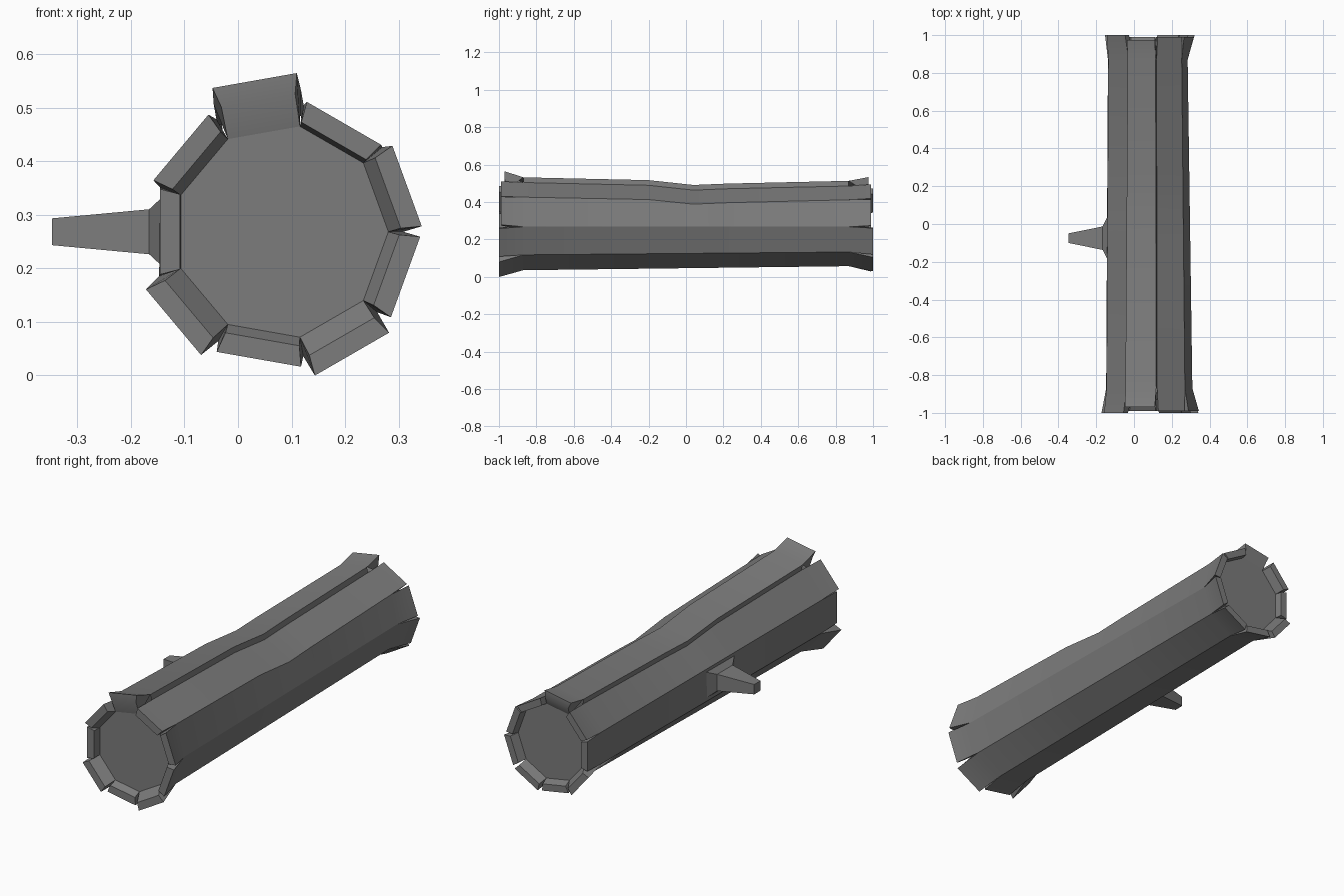
import bpy, bmesh
from math import sin, cos, radians
from mathutils import Vector

if "Cube" in bpy.data.objects:
    bpy.data.objects.remove(bpy.data.objects["Cube"])

CX, CZ, CORE = 0.081, 0.268, 0.2
STATIONS = [-0.87, -0.2, 0.04, 0.22, 0.87]
CUT = 0.955   # where the cut wood sits along y

# corner radii every 40 degrees: front, back
CORNERS = [(.228, .203), (.246, .224), (.240, .221), (.243, .219), (.241, .231),
           (.243, .233), (.236, .214), (.236, .214), (.234, .210)]
# how much the upper corners sag at mid length
SAG = {1: .030, 2: .031, 3: .028}
# bark tip distance from the axis (front, back) and tip positions along y
TIPS = [(.250, .223, .99, .99), (.234, .218, .99, .99), (.287, .256, .97, .975),
        (.245, .230, 1.0, 1.0), (.227, .220, 1.0, .99), (.263, .243, 1.0, 1.0),
        (.242, .230, .99, .99), (.264, .232, 1.0, 1.0), (.247, .228, 1.0, 1.0)]

bark = bpy.data.materials.new("dark_wood")
bark.diffuse_color = (0.2, 0.2, 0.2, 1)
bark.use_nodes = True
bark.node_tree.nodes["Principled BSDF"].inputs["Base Color"].default_value = bark.diffuse_color


def polar(deg, r, y, side=0.0):
    """Point at angle and radius around the log axis, shifted sideways."""
    a = radians(deg)
    return Vector((CX + r * cos(a) - side * sin(a), y, CZ + r * sin(a) + side * cos(a)))


def corner(k, i, deg_lift=0, lift=0.0):
    k %= 9
    f, b = CORNERS[k]
    y = STATIONS[i]
    r = f + (b - f) * (y + .87) / 1.74
    a = radians(deg_lift)
    p = polar(40 * k, r, y) + Vector((cos(a), 0, sin(a))) * lift
    p.z -= SAG.get(k, 0) * (0, .25, 1, .7, 0)[i]
    return p


def finish(name, bm):
    bmesh.ops.remove_doubles(bm, verts=bm.verts, dist=1e-5)
    bmesh.ops.recalc_face_normals(bm, faces=bm.faces)
    me = bpy.data.meshes.new(name)
    bm.to_mesh(me)
    bm.free()
    me.materials.append(bark)
    me.shade_smooth()
    me.set_sharp_from_angle(angle=radians(30))
    ob = bpy.data.objects.new(name, me)
    bpy.context.collection.objects.link(ob)
    return ob


def face(bm, pts):
    return bm.faces.new([bm.verts.new(p) for p in pts])


# bark strips: long outer faces with curled thick ends
for k in range(9):
    bm = bmesh.new()
    mid = 20 + 40 * k
    lift = 0.028 if k == 2 else 0.0
    for i in range(4):
        a, b = corner(k, i, mid, lift), corner(k + 1, i, mid, lift)
        c, d = corner(k + 1, i + 1, mid, lift), corner(k, i + 1, mid, lift)
        face(bm, [a, b, c, d])
        if lift:  # side walls of the raised strip
            face(bm, [a, d, corner(k, i + 1), corner(k, i)])
            face(bm, [b, corner(k + 1, i), corner(k + 1, i + 1), c])
    df, db, yf, yb = TIPS[k]
    for i, dist, y in ((0, df, -yf), (4, db, yb)):
        cut = CUT if i else -CUT
        r = CORE - (.008 if i else 0)
        root = [corner(k, i, mid, lift), corner(k + 1, i, mid, lift),
                polar(40 * k + 40, r, cut), polar(40 * k, r, cut)]
        hw, th = (.075, .034) if i else (.08, .038)
        tip = [polar(mid, dist, y, -hw), polar(mid, dist, y, hw),
               polar(mid, dist - th, y, hw - .01), polar(mid, dist - th, y, .01 - hw)]
        for j in range(4):
            if j == 2:
                face(bm, [root[2], root[3], tip[3], tip[2]])
            else:
                n = (j + 1) % 4
                face(bm, [root[j], root[n], tip[n], tip[j]])
        face(bm, tip)
    finish("bark_strip_%d" % (k + 1), bm)

# cut wood faces at both ends
for name, y, r in (("front_cut", -CUT, CORE), ("back_cut", CUT, CORE - .008)):
    bm = bmesh.new()
    face(bm, [polar(40 * k, r, y) for k in range(9)])
    me = finish(name, bm).data
    if me.polygons[0].normal.y * y < 0:
        me.flip_normals()

# branch stub: flared square loft (x, half width y, half height z)
bm = bmesh.new()
rings = [(-.138, .118, .068), (-.166, .062, .042), (-.348, .025, .025)]
loops = [[Vector((x, -.075 + sy * hy, .268 + sz * hz))
          for sy, sz in ((-1, -1), (1, -1), (1, 1), (-1, 1))] for x, hy, hz in rings]
for a, b in zip(loops, loops[1:]):
    for j in range(4):
        n = (j + 1) % 4
        face(bm, [a[j], a[n], b[n], b[j]])
face(bm, loops[-1])
finish("branch_stub", bm)
